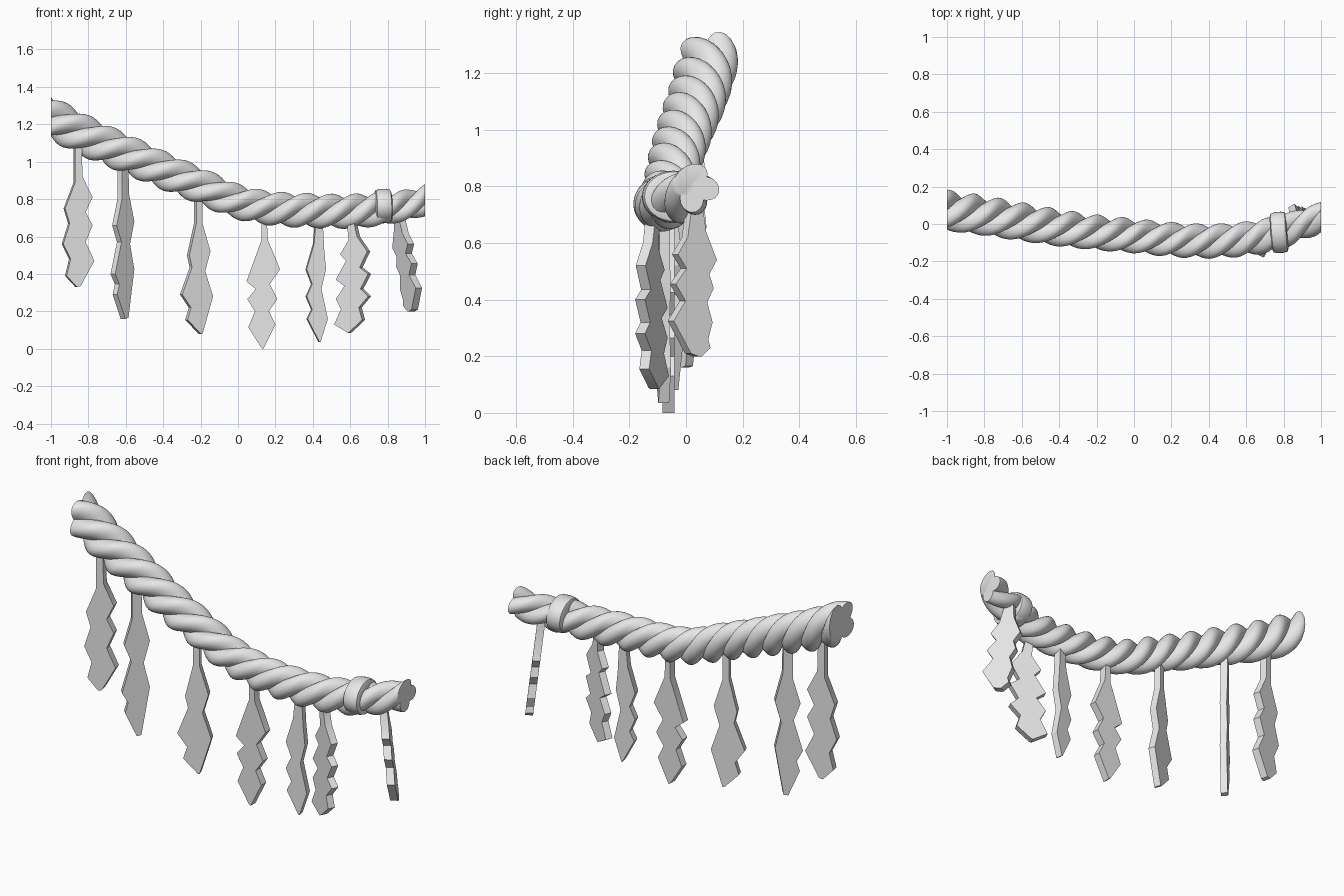
import bpy, bmesh, math
from mathutils import Vector, Matrix

if "Cube" in bpy.data.objects:
    bpy.data.objects.remove(bpy.data.objects["Cube"])

grey = bpy.data.materials.new("straw_grey")
grey.diffuse_color = (0.8, 0.8, 0.8, 1)
grey.use_nodes = True
grey.node_tree.nodes["Principled BSDF"].inputs["Base Color"].default_value = grey.diffuse_color


def finish(name, bm, angle):
    bmesh.ops.recalc_face_normals(bm, faces=bm.faces[:])
    me = bpy.data.meshes.new(name)
    bm.to_mesh(me)
    bm.free()
    me.materials.append(grey)
    ob = bpy.data.objects.new(name, me)
    bpy.context.collection.objects.link(ob)
    bpy.ops.object.select_all(action='DESELECT')
    ob.select_set(True)
    bpy.context.view_layer.objects.active = ob
    bpy.ops.object.shade_smooth_by_angle(angle=math.radians(angle))
    return ob


# Rope centre line: x, y, z, overall radius
PATH = [(-1.25, .12, 1.36, .11), (-1.08, .085, 1.275, .112), (-.8, .045, 1.13, .108),
        (-.6, .012, 1.042, .104), (-.4, -.02, .953, .1), (-.2, -.045, .87, .096),
        (0, -.063, .785, .094), (.2, -.083, .748, .094), (.4, -.092, .738, .094),
        (.6, -.08, .735, .094), (.75, -.052, .748, .092), (.92, .005, .772, .083),
        (1.08, .06, .82, .083), (1.25, .12, .87, .083)]
PATH = [Vector(p) for p in PATH]


def sample(i, t):
    a, b, c, d = PATH[i - 1:i + 3]
    return (b * 2 + (c - a) * t + (a * 2 - b * 5 + c * 4 - d) * t * t
            + (b * 3 - a - c * 3 + d) * t ** 3) / 2


samples = [sample(i, k / 16) for i in range(1, len(PATH) - 2) for k in range(16)]
samples.append(PATH[-2].copy())


def frame(i):
    lo, hi = samples[max(i - 1, 0)], samples[min(i + 1, len(samples) - 1)]
    tangent = (hi - lo).to_3d().normalized()
    side = Vector((0, 0, 1)).cross(tangent).normalized()
    return tangent, side, tangent.cross(side)


def skin(bm, rings):
    vs = [[bm.verts.new(p) for p in ring] for ring in rings]
    n = len(vs[0])
    for a, b in zip(vs, vs[1:]):
        for j in range(n):
            bm.faces.new((a[j], a[(j + 1) % n], b[(j + 1) % n], b[j]))
    bm.faces.new(vs[0])
    bm.faces.new(vs[-1])


# Three twisted strands, cut flat at both ends
for k in range(3):
    rings = []
    for i, s in enumerate(samples):
        _, side, up = frame(i)
        c, R = s.to_3d(), s.w
        turn = -(s.x - 1) * math.pi * 5 + k * math.tau / 3
        ring = []
        for j in range(20):
            a = turn + j * math.tau / 20
            u = R * (.44 * math.cos(turn) + .56 * math.cos(a))
            v = R * (.44 * math.sin(turn) + .56 * math.sin(a))
            ring.append(c + side * u + up * v)
        rings.append(ring)
    bm = bmesh.new()
    skin(bm, rings)
    for sx in (-1, 1):
        bmesh.ops.bisect_plane(bm, geom=bm.verts[:] + bm.edges[:] + bm.faces[:],
                               plane_co=(sx, 0, 0), plane_no=(sx, 0, 0), clear_outer=True)
        bmesh.ops.holes_fill(bm, edges=[e for e in bm.edges if e.is_boundary], sides=0)
    finish(f"rope_strand_{k + 1}", bm, 50)

# Binding wrapped round the rope near the right end
centre = Vector((.778, -.045, .763))
axis = Vector((1, .08, .03)).normalized()
side = Vector((0, 0, 1)).cross(axis).normalized()
up = axis.cross(side)
bm = bmesh.new()
skin(bm, [[centre + axis * t + side * (1.1 * r * math.cos(j * math.tau / 32))
           + up * (.92 * r * math.sin(j * math.tau / 32)) for j in range(32)]
          for t, r in ((-.046, .08), (-.04, .094), (-.018, .1), (.018, .1), (.036, .095), (.042, .08))])
finish("rope_binding", bm, 50)


# Hanging zigzag streamers: outline points are (offset, height), top to bottom
def streamer(name, x, y, degrees, left, right, thick=.042, width=1.0, lean=0.0):
    bm = bmesh.new()
    outline = left + right[::-1]
    front = bm.faces.new([bm.verts.new((u * width, -thick / 2, z)) for u, z in outline])
    ext = bmesh.ops.extrude_face_region(bm, geom=[front], use_keep_orig=True)
    bmesh.ops.translate(bm, vec=(0, thick, 0),
                        verts=[v for v in ext["geom"] if isinstance(v, bmesh.types.BMVert)])
    bmesh.ops.triangulate(bm, faces=[f for f in bm.faces if len(f.verts) > 4])
    # turn about the vertical, then lean sideways going down
    bm.transform(Matrix.Translation((x, y, 0)) @ Matrix.Rotation(math.radians(degrees), 4, 'Z'))
    for v in bm.verts:
        v.co.x += (.45 - v.co.z) * lean
    finish(name, bm, 30)


streamer("streamer_1", -.86, .035, 12,
         [(-.015, 1.11), (-.015, .89), (-.07, .75), (-.045, .67), (-.08, .56), (-.04, .48), (-.062, .39), (-.005, .33)],
         [(.02, 1.11), (.025, .92), (.08, .81), (.042, .73), (.08, .66), (.042, .57), (.09, .47), (.015, .335)])
streamer("streamer_2", -.615, -.005, 43,
         [(-.03, 1.0), (-.03, .8), (-.08, .66), (-.035, .57), (-.095, .4), (-.055, .345), (-.075, .29), (0, .16)],
         [(.03, 1.0), (.035, .83), (.085, .68), (.045, .56), (.085, .425), (.03, .165)], .036, .78)
streamer("streamer_3", -.21, -.05, 20,
         [(-.02, .86), (-.02, .67), (-.06, .5), (-.045, .435), (-.1, .29), (-.05, .22), (-.07, .155), (.005, .08)],
         [(.015, .86), (.015, .67), (.06, .52), (.03, .415), (.075, .28), (.015, .08)], .038)
streamer("streamer_4", .13, -.062, 0,
         [(-.005, .76), (-.005, .58), (-.085, .36), (-.035, .32), (-.08, .265), (-.04, .2), (-.075, .115), (-.005, .005)],
         [(.02, .76), (.03, .58), (.095, .425), (.04, .345), (.08, .265), (.035, .2), (.07, .13), (.005, 0)])
streamer("streamer_5", .428, -.08, 10,
         [(-.01, .73), (-.025, .56), (-.065, .425), (-.035, .345), (-.065, .28), (-.035, .21), (-.06, .16), (.005, .035)],
         [(.02, .73), (.03, .53), (.04, .425), (.015, .32), (.05, .16), (.01, .035)], .038)
streamer("streamer_6", .608, -.118, -25,
         [(-.02, .68), (-.01, .58), (-.06, .505), (-.025, .47), (-.085, .37), (-.035, .335), (-.085, .265), (-.055, .21), (-.095, .13), (-.015, .085)],
         [(.02, .68), (.04, .6), (.1, .52), (.055, .435), (.105, .4), (.06, .32), (.105, .28), (.05, .22), (.07, .155), (-.005, .09)], .038)
streamer("streamer_7", .897, .03, -58,
         [(-.02, .76), (-.04, .64), (-.09, .54), (-.055, .49), (-.075, .44), (-.045, .39), (-.07, .32), (-.05, .26), (-.06, .23), (-.02, .2), (-.005, .2)],
         [(.02, .76), (.045, .62), (.09, .56), (.05, .51), (.1, .455), (.055, .395), (.11, .325), (.03, .21)][::-1][::-1],
         .04, .9, .14)
